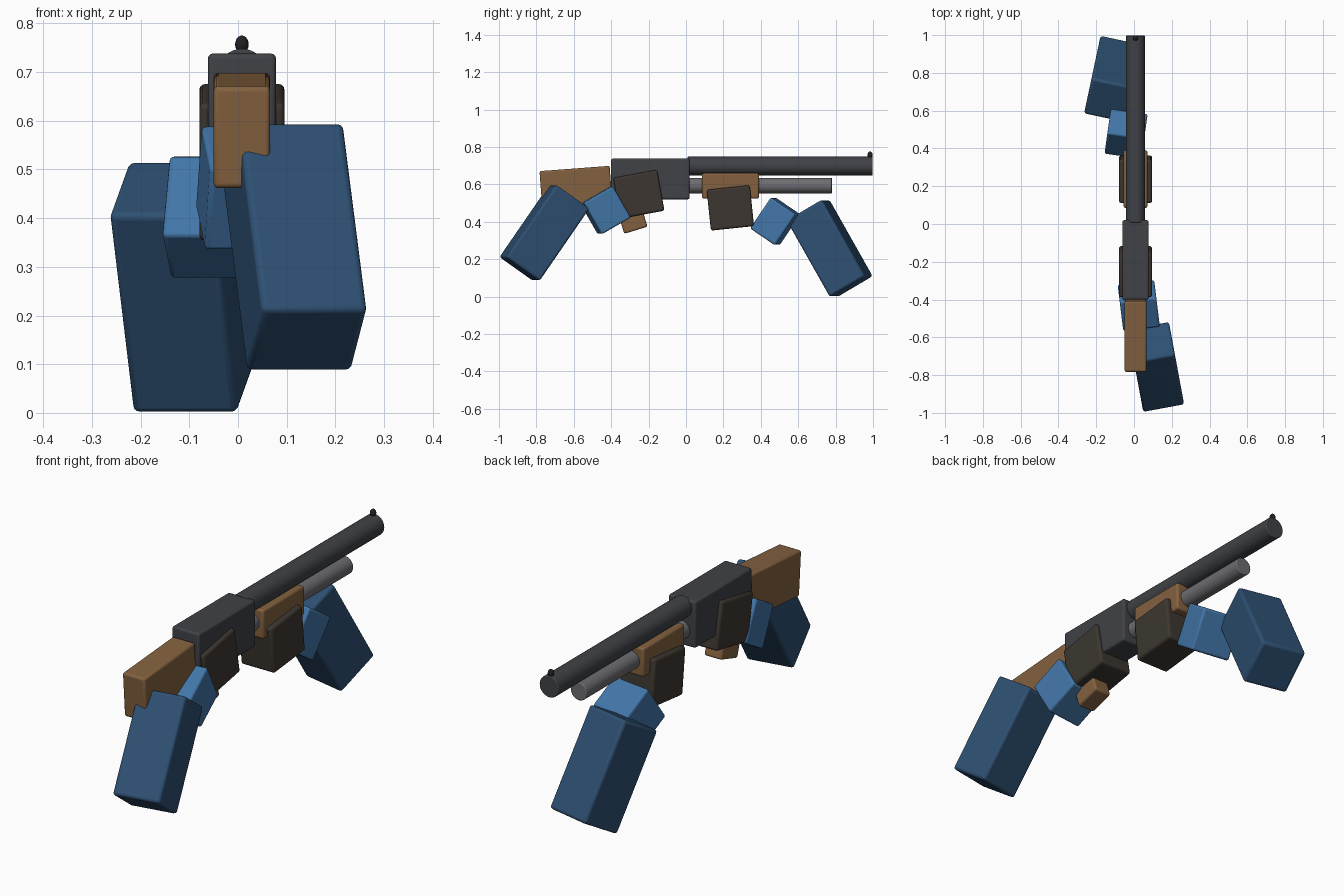
import bpy
from math import radians

if "Cube" in bpy.data.objects:
    bpy.data.objects.remove(bpy.data.objects["Cube"])

X = 0.008  # centre plane of the gun


def material(name, rgb):
    m = bpy.data.materials.new(name)
    m.diffuse_color = (*rgb, 1)
    m.use_nodes = True
    m.node_tree.nodes["Principled BSDF"].inputs["Base Color"].default_value = m.diffuse_color
    return m


STEEL = material("dark_steel", (0.05, 0.054, 0.062))
TUBE = material("tube_steel", (0.15, 0.15, 0.165))
SIGHT = material("black", (0.015, 0.015, 0.017))
WOOD = material("wood", (0.23, 0.12, 0.05))
GLOVE = material("glove", (0.045, 0.037, 0.029))
SLEEVE = material("sleeve", (0.027, 0.08, 0.17))
CUFF = material("cuff", (0.055, 0.18, 0.39))


def finish(ob, name, mat, bevel):
    ob.name = name
    ob.data.materials.append(mat)
    bpy.ops.object.transform_apply(location=False, rotation=False, scale=True)
    if bevel:
        b = ob.modifiers.new("bevel", 'BEVEL')
        b.width = bevel
        b.segments = 3
        b.limit_method = 'ANGLE'
    bpy.ops.object.shade_smooth_by_angle(angle=radians(35))


def box(name, mat, loc, size, pitch=0, yaw=0, bevel=0.01):
    bpy.ops.mesh.primitive_cube_add(
        size=1, location=loc, rotation=(radians(pitch), 0, radians(yaw)))
    ob = bpy.context.object
    ob.scale = size
    finish(ob, name, mat, bevel)


def tube(name, mat, z, radius, y0, y1):
    bpy.ops.mesh.primitive_cylinder_add(
        vertices=32, radius=radius, depth=y1 - y0,
        location=(X, (y0 + y1) / 2, z), rotation=(radians(90), 0, 0))
    finish(bpy.context.object, name, mat, 0.004)


# Gun metal
box("receiver", STEEL, (X, -0.19, 0.629), (0.14, 0.42, 0.218))
tube("barrel", STEEL, 0.698, 0.05, 0.008, 0.998)
tube("magazine_tube", TUBE, 0.593, 0.042, 0.0, 0.78)

# Bead sight
bpy.ops.mesh.primitive_uv_sphere_add(segments=16, ring_count=10, radius=0.014,
                                     location=(X, 0.984, 0.757))
bpy.context.object.scale = (1, 1, 1.3)
finish(bpy.context.object, "bead_sight", SIGHT, 0)

# Wooden furniture
box("stock", WOOD, (X, -0.588, 0.58), (0.116, 0.376, 0.21), pitch=4.3)
box("pump_handle", WOOD, (X, 0.238, 0.592), (0.126, 0.305, 0.136))
box("grip", WOOD, (X, -0.306, 0.479), (0.09, 0.13, 0.26), pitch=17)

# Hands
box("rear_glove", GLOVE, (X, -0.252, 0.547), (0.175, 0.238, 0.222), pitch=10.4, bevel=0.012)
box("front_glove", GLOVE, (X, 0.237, 0.474), (0.175, 0.232, 0.22), pitch=6, bevel=0.012)

# Cuffs
box("rear_cuff", CUFF, (0.025, -0.432, 0.462), (0.195, 0.18, 0.195), 30, 7)
box("front_cuff", CUFF, (-0.042, 0.477, 0.402), (0.197, 0.162, 0.2), -34, -8)

# Forearms
box("rear_forearm", SLEEVE, (0.117, -0.757, 0.341), (0.22, 0.222, 0.472), -35, 10.5, 0.013)
box("front_forearm", SLEEVE, (-0.113, 0.768, 0.258), (0.22, 0.222, 0.472), 30, -12, 0.013)
